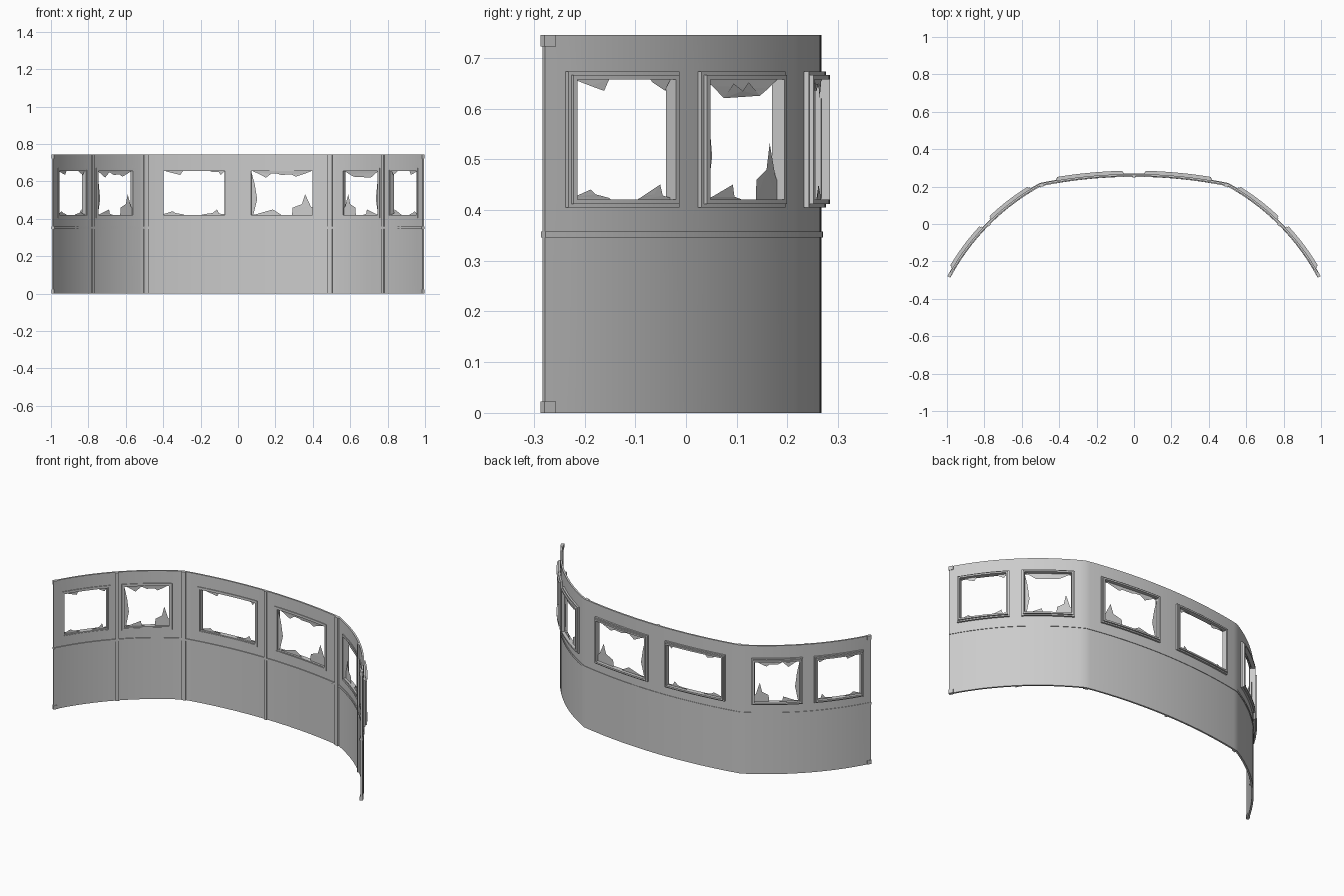
import bpy, bmesh, math
from mathutils import Vector

if "Cube" in bpy.data.objects:
    bpy.data.objects.remove(bpy.data.objects["Cube"])

H = 0.745          # wall height
END = 0.99         # half width of the wall
CREASE = 0.5       # where the shallow middle arc meets the wings


# Plan curve: a shallow middle arc and two tighter wing arcs
def plan(x):
    a = abs(x)
    mid_r, wing_r, wing_x, wing_y = 2.525, 1.213, -0.079, -0.854
    mid_n = Vector((a, math.sqrt(mid_r**2 - a * a))) / mid_r
    w = a - wing_x
    wing_n = Vector((w, math.sqrt(wing_r**2 - w * w))) / wing_r
    y = 0.262 - mid_r + mid_n.y * mid_r if a <= CREASE else wing_y + wing_n.y * wing_r
    n = mid_n if a < CREASE else wing_n
    if abs(a - CREASE) < 1e-4:
        n = (mid_n + wing_n).normalized()
    return y, Vector((math.copysign(n.x, x), n.y))


def point(x, z, d):
    y, n = plan(x)
    return Vector((x + n.x * d, y + n.y * d, z))


def span(*stops):
    stops = sorted(set(stops))
    xs = []
    for a, b in zip(stops, stops[1:]):
        n = max(1, math.ceil((b - a) / 0.03))
        xs += [a + (b - a) * i / n for i in range(n)]
    return xs + [stops[-1]]


def finish(name, bm):
    bmesh.ops.recalc_face_normals(bm, faces=bm.faces)
    me = bpy.data.meshes.new(name)
    bm.to_mesh(me)
    bm.free()
    ob = bpy.data.objects.new(name, me)
    bpy.context.collection.objects.link(ob)
    return ob


# Curved slab between two offsets from the plan curve, with optional openings
def slab(name, xs, zs, d0, d1, hole=lambda x, z: False):
    bm = bmesh.new()
    nx, nz = len(xs) - 1, len(zs) - 1
    solid = {(i, j) for i in range(nx) for j in range(nz)
             if not hole((xs[i] + xs[i + 1]) / 2, (zs[j] + zs[j + 1]) / 2)}
    cache = {}

    def v(i, j, k):
        if (i, j, k) not in cache:
            cache[i, j, k] = bm.verts.new(point(xs[i], zs[j], (d0, d1)[k]))
        return cache[i, j, k]

    for i, j in solid:
        ring = [(i, j), (i + 1, j), (i + 1, j + 1), (i, j + 1)]
        for k in (0, 1):
            bm.faces.new([v(*c, k) for c in ring])
        for e, nb in enumerate([(i, j - 1), (i + 1, j), (i, j + 1), (i - 1, j)]):
            if nb not in solid:
                a, b = ring[e], ring[(e + 1) % 4]
                bm.faces.new([v(*a, 0), v(*b, 0), v(*b, 1), v(*a, 1)])
    ob = finish(name, bm)
    bpy.ops.object.select_all(action='DESELECT')
    ob.select_set(True)
    bpy.context.view_layer.objects.active = ob
    bpy.ops.object.shade_smooth_by_angle(angle=math.radians(30))
    return ob


# Window frames: a ring inset from the window's outer rectangle
Z0, Z1 = 0.405, 0.673


def inset(x0, x1, t):
    return x0 + t * plan(x0)[1].y, x1 - t * plan(x1)[1].y, Z0 + t, Z1 - t


def ring(name, x0, x1, t0, t1, d0, d1):
    a0, a1, b0, b1 = inset(x0, x1, t0)
    c0, c1, e0, e1 = inset(x0, x1, t1)
    slab(name, span(a0, c0, c1, a1), [b0, e0, e1, b1], d0, d1,
         lambda x, z: c0 < x < c1 and e0 < z < e1)


# Broken glass outlines in opening coordinates
SPARSE = [
    [(0, 1), (0.16, 0.94), (0.28, 0.9), (0.33, 1)],
    [(0.75, 1), (0.78, 0.97), (0.9, 0.96), (0.93, 0.9), (0.96, 0.95), (1, 1)],
    [(0, 0), (0.02, 0.03), (0.16, 0.09), (0.2, 0.05), (0.33, 0.02), (0.35, 0)],
    [(0.6, 0), (0.68, 0.03), (0.8, 0.05), (0.87, 0.13), (0.9, 0.04), (1, 0.02), (1, 0)],
]
JAGGED = [
    [(0, 0), (0.04, 0.02), (0.1, 0.36), (0.06, 0.7), (0.01, 0.95), (0, 1)],
    [(0, 1), (0.1, 0.94), (0.24, 0.84), (0.36, 0.96), (0.48, 0.9), (0.56, 0.97),
     (0.72, 0.86), (0.85, 0.92), (0.98, 0.99), (1, 1)],
    [(0, 0), (0.1, 0.03), (0.35, 0.13), (0.37, 0.03), (0.5, 0)],
    [(0.66, 0), (0.67, 0.17), (0.82, 0.25), (0.87, 0.47), (0.96, 0.2), (1, 0.15), (1, 0)],
]


def glass(name, x0, x1, shards, flip):
    a0, a1, b0, b1 = inset(x0, x1, 0.014)
    bm = bmesh.new()
    for shard in shards:
        bm.faces.new([bm.verts.new(point(a0 + (a1 - a0) * (1 - u if flip else u),
                                         b0 + (b1 - b0) * w, 0.006)) for u, w in shard])
    bmesh.ops.triangulate(bm, faces=bm.faces)
    finish(name, bm)


windows = [
    ("left_outer", -0.967, -0.805, SPARSE, False),
    ("left_inner", -0.762, -0.55, JAGGED, False),
    ("left_middle", -0.415, -0.055, SPARSE, False),
    ("right_middle", 0.055, 0.415, JAGGED, False),
    ("right_inner", 0.55, 0.762, JAGGED, True),
    ("right_outer", 0.805, 0.967, SPARSE, True),
]
openings = []
for label, x0, x1, shards, flip in windows:
    ring(label + "_casing", x0, x1, 0, 0.012, -0.009, 0.015)
    ring(label + "_sash", x0, x1, 0.007, 0.016, -0.006, 0.023)
    glass(label + "_broken_glass", x0, x1, shards, flip)
    openings.append(inset(x0, x1, 0.009))

# Main wall with the six openings
stops = [-END, -CREASE, CREASE, END] + [x for o in openings for x in o[:2]]
slab("curved_wall", span(*stops), [0, openings[0][2], openings[0][3], H], -0.005, 0.005,
     lambda x, z: any(a < x < b and c < z < d for a, b, c, d in openings))

# Belt rails on both faces
belt = span(-END, -CREASE, CREASE, END)
slab("inner_belt_rail", belt, [0.346, 0.358], -0.010, -0.004)
slab("outer_belt_rail", belt, [0.346, 0.358], 0.004, 0.008)

# Vertical battens on the inner face
slab("middle_batten", span(-0.008, 0.008), [0, H], -0.013, -0.004)
for side, s in (("left", -1), ("right", 1)):
    slab(side + "_crease_batten", span(s * 0.482, s * CREASE, s * 0.508), [0, H], -0.013, -0.004)
    slab(side + "_wing_batten", span(s * 0.774, s * 0.786), [0, H], -0.013, -0.004)
    # Small clips at the wall ends
    for level, z in (("bottom", 0), ("top", H - 0.022)):
        slab(f"{side}_{level}_clip", span(s * 0.979, s * 0.991), [z, z + 0.022], -0.009, 0.008)
